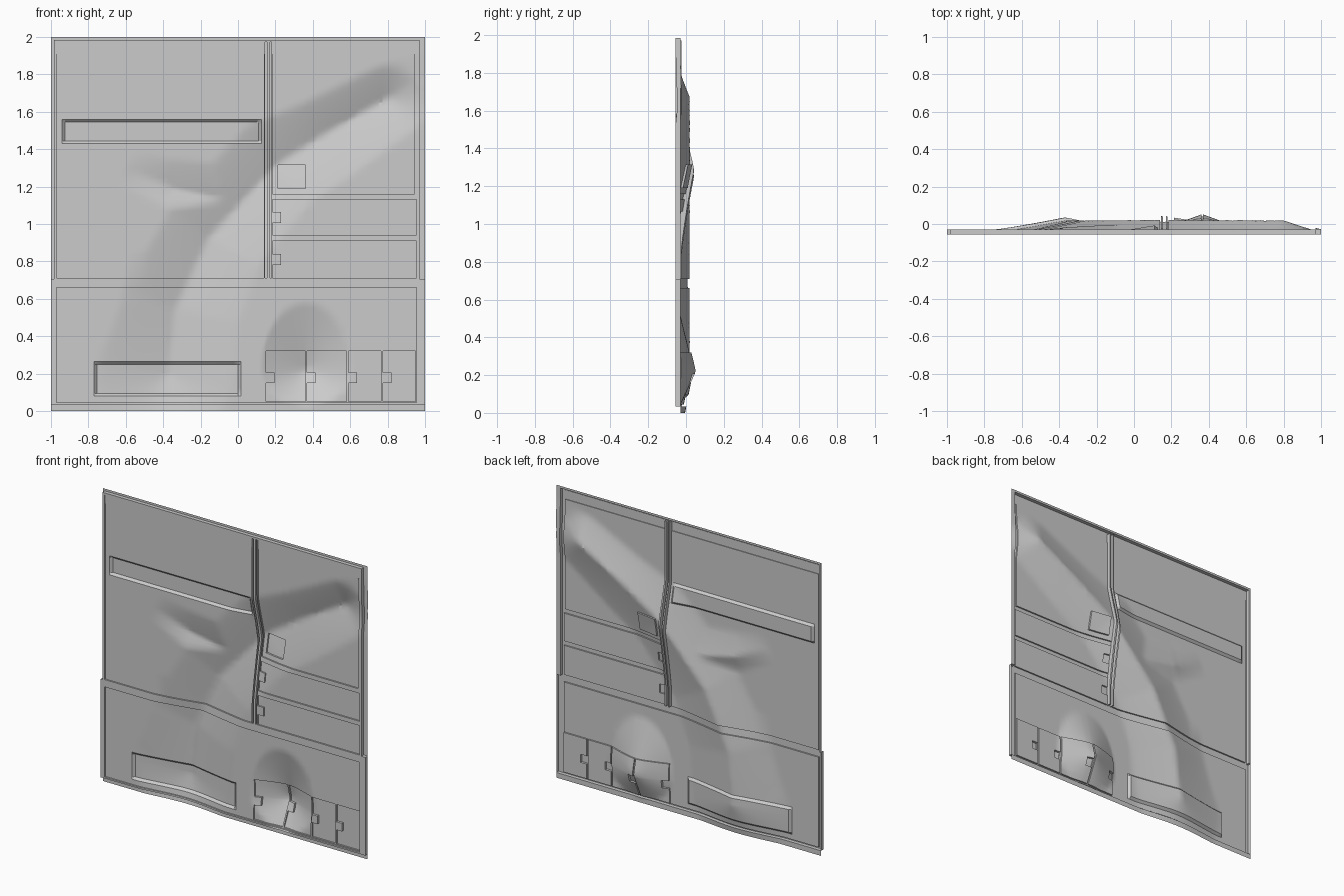
import bpy, math

if "Cube" in bpy.data.objects:
    bpy.data.objects.remove(bpy.data.objects["Cube"])

FRONT = -0.055          # y of the undented outer frame
SLOT_BEVEL = 0.015

# part rectangles: name, x0, x1, z0, z1, recess depth (later ones override)
RECTS = [
    ("rim_flange", -1, 1, 0, 2, 0.025),
    ("outer_frame", -1, 1, 0.035, 0.705, 0),
    ("outer_frame", -0.985, 0.97, 0.705, 1.985, 0),
    ("top_band", -0.97, 0.14, 1.91, 1.972, 0.005),
    ("large_left_panel", -0.97, 0.14, 0.71, 1.91, 0.010),
    ("top_band", 0.185, 0.955, 1.91, 1.972, 0.005),
    ("upper_right_panel", 0.185, 0.945, 1.16, 1.91, 0.010),
    ("small_window", 0.215, 0.36, 1.19, 1.315, 0.022),
    ("lower_panel", -0.97, 0.955, 0.045, 0.66, 0.010),
    ("divider_channel", 0.145, 0.154, 0.71, 1.972, 0.03),
    ("divider_channel", 0.170, 0.180, 0.71, 1.972, 0.03),
]
# two wide drawers, each keeping a handle tab at frame level
for z0, z1 in ((0.94, 1.13), (0.71, 0.91)):
    zm = (z0 + z1) / 2
    RECTS += [("wide_drawer", 0.185, 0.955, z0, z1, 0.010),
              ("outer_frame", 0.185, 0.23, zm - 0.03, zm + 0.03, 0)]
# four small drawers with handle tabs
edges = (0.145, 0.365, 0.585, 0.77, 0.955)
for a, b in zip(edges, edges[1:]):
    RECTS += [("small_drawer", a + 0.005, b - 0.005, 0.05, 0.32, 0.020),
              ("drawer_handle", a + 0.005, a + 0.05, 0.15, 0.205, 0.004)]
# bevelled slots pressed into the panels
SLOTS = [("upper_slot", -0.94, 0.125, 1.43, 1.56),
         ("lower_slot", -0.77, 0.015, 0.08, 0.265)]

# creases: x, z, depth, width on the left, width on the right
MAIN = [(-0.37, 0.06, 0.0, 0.36, 0.34), (-0.37, 0.20, 0.065, 0.38, 0.34),
        (-0.33, 0.55, 0.065, 0.30, 0.34), (-0.15, 0.93, 0.065, 0.26, 0.30),
        (0.20, 1.31, 0.068, 0.26, 0.27), (0.50, 1.50, 0.066, 0.20, 0.26),
        (0.80, 1.67, 0.065, 0.18, 0.22), (0.95, 1.77, 0.005, 0.14, 0.14)]
SIDE = [(-0.60, 1.30, 0.0, 0.1, 0.1), (-0.35, 1.19, 0.03, 0.16, 0.10),
        (-0.02, 1.12, 0.045, 0.2, 0.2)]
LOW = [(-0.60, 0.70, 0.0, 0.15, 0.15), (-0.30, 0.68, 0.045, 0.2, 0.25)]


def crease(path, x, z):
    best = 0
    for p, q in zip(path, path[1:]):
        dx, dz = q[0] - p[0], q[1] - p[1]
        n = math.hypot(dx, dz)
        t = max(0, min(1, ((x - p[0]) * dx + (z - p[1]) * dz) / n ** 2))
        dist = math.hypot(x - p[0] - t * dx, z - p[1] - t * dz)
        side = (dx * (z - p[1]) - dz * (x - p[0])) / n
        d, wl, wr = (p[k] + (q[k] - p[k]) * t for k in (2, 3, 4))
        w = wr + (wl - wr) * (0.5 + 0.5 * side / max(dist, 1e-6))
        best = max(best, d * max(0, 1 - dist / w) ** 1.15)
    return best


def dent(x, z):
    d = max(crease(MAIN, x, z), crease(SIDE, x, z), crease(LOW, x, z))
    # punched dent in the small drawers
    rz = 0.36 if z > 0.22 else 0.19
    r = math.hypot((x - 0.365) / 0.24, (z - 0.22) / rz)
    d = max(d, 0.088 * max(0, 1 - r))
    # bevelled slots
    for _, x0, x1, z0, z1 in SLOTS:
        inside = min(x - x0, x1 - x, z - z0, z1 - z)
        d += 0.015 * max(0, min(1, inside / SLOT_BEVEL))
    return d


def grid_lines(lo, hi, marks, step=0.025):
    out = []
    for m in sorted(marks):
        if not out or m - out[-1] > 1e-4:
            out.append(m)
    n = round((hi - lo) / step)
    for k in range(n + 1):
        v = lo + k * step
        if all(abs(v - m) > 0.009 for m in out):
            out.append(v)
    return sorted(out)


xm, zm = [-0.37], [0.2]
for r in RECTS:
    xm += r[1:3]
    zm += r[3:5]
for _, x0, x1, z0, z1 in SLOTS:
    xm += [x0, x0 + SLOT_BEVEL, x1 - SLOT_BEVEL, x1]
    zm += [z0, z0 + SLOT_BEVEL, z1 - SLOT_BEVEL, z1]
XS, ZS = grid_lines(-1, 1, xm), grid_lines(0, 2, zm)
NX, NZ = len(XS) - 1, len(ZS) - 1
DENT = [[dent(x, z) for z in ZS] for x in XS]


def cell(i, j):
    """Part name and recess level of one grid cell."""
    if not (0 <= i < NX and 0 <= j < NZ):
        return "rim_flange", 0.025
    x, z = (XS[i] + XS[i + 1]) / 2, (ZS[j] + ZS[j + 1]) / 2
    name, level = "outer_frame", 0
    for n, x0, x1, z0, z1, lv in RECTS:
        if x0 < x < x1 and z0 < z < z1:
            name, level = n, lv
    for n, x0, x1, z0, z1 in SLOTS:
        if x0 < x < x1 and z0 < z < z1:
            name = n
    return name, level


parts = {}


def add_face(name, corners):
    verts, faces = parts.setdefault(name, ({}, []))
    faces.append([verts.setdefault(c, len(verts)) for c in corners])


CELLS = {(i, j): cell(i, j) for i in range(-1, NX + 1) for j in range(-1, NZ + 1)}
for (i, j), (name, lv) in CELLS.items():
    if 0 <= i < NX and 0 <= j < NZ:
        add_face(name, [(i, j, lv), (i + 1, j, lv), (i + 1, j + 1, lv), (i, j + 1, lv)])
    # step walls towards the right and upper neighbours
    for di, dj in ((1, 0), (0, 1)):
        other = CELLS.get((i + di, j + dj))
        if other is None or abs(other[1] - lv) < 1e-6:
            continue
        a = (i + 1, j) if di else (i + 1, j + 1)
        b = (i + 1, j + 1) if di else (i, j + 1)
        owner = name if lv > other[1] else other[0]
        add_face(owner, [a + (lv,), a + (other[1],), b + (other[1],), b + (lv,)])

grey = bpy.data.materials.new("plain_grey")
grey.diffuse_color = (0.6, 0.6, 0.6, 1)
grey.use_nodes = True
grey.node_tree.nodes["Principled BSDF"].inputs["Base Color"].default_value = grey.diffuse_color

# one object per named part
for name, (verts, faces) in parts.items():
    me = bpy.data.meshes.new(name)
    me.from_pydata([(XS[i], FRONT + lv + DENT[i][j], ZS[j]) for i, j, lv in verts], [], faces)
    me.materials.append(grey)
    me.shade_smooth()
    me.set_sharp_from_angle(angle=math.radians(30))
    ob = bpy.data.objects.new(name, me)
    bpy.context.collection.objects.link(ob)
